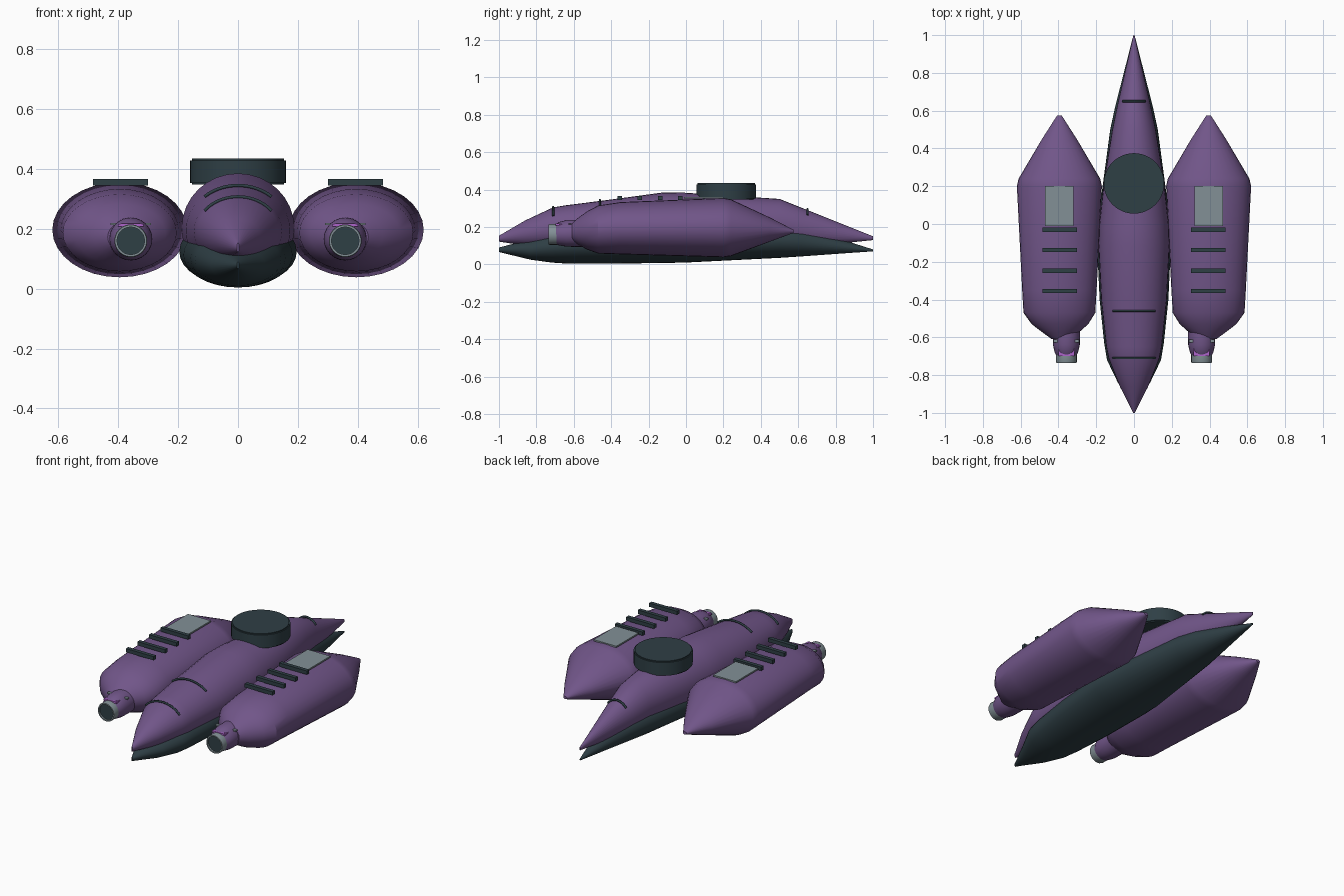
import bpy, bmesh, math

if "Cube" in bpy.data.objects:
    bpy.data.objects.remove(bpy.data.objects["Cube"])


def material(name, rgb):
    m = bpy.data.materials.new(name)
    m.diffuse_color = (*rgb, 1)
    m.use_nodes = True
    m.node_tree.nodes["Principled BSDF"].inputs["Base Color"].default_value = m.diffuse_color
    return m


PURPLE = material("purple paint", (0.165, 0.092, 0.25))
DARK = material("dark slate", (0.028, 0.05, 0.06))
GREY = material("grey metal", (0.225, 0.28, 0.305))
MAGENTA = material("magenta glow", (0.42, 0.13, 0.6))


def finish(name, bm, mats, angle=30):
    bmesh.ops.recalc_face_normals(bm, faces=bm.faces)
    me = bpy.data.meshes.new(name)
    bm.to_mesh(me)
    bm.free()
    ob = bpy.data.objects.new(name, me)
    bpy.context.collection.objects.link(ob)
    for m in mats:
        me.materials.append(m)
    bpy.ops.object.select_all(action='DESELECT')
    ob.select_set(True)
    bpy.context.view_layer.objects.active = ob
    bpy.ops.object.shade_smooth_by_angle(angle=math.radians(angle))
    return ob


def loft(name, stations, mats, n=32, rule=None, angle=30):
    """Skin elliptical sections given as (y, x centre, half width, z bottom, z top)."""
    bm = bmesh.new()
    rings = []
    for y, cx, w, z0, z1 in stations:
        c, h = (z0 + z1) / 2, (z1 - z0) / 2
        rings.append([bm.verts.new((cx + w * math.cos(2 * math.pi * i / n), y,
                                    c + h * math.sin(2 * math.pi * i / n))) for i in range(n)])
    for a, b in zip(rings, rings[1:]):
        for i in range(n):
            j = (i + 1) % n
            bm.faces.new((a[i], a[j], b[j], b[i]))
    bm.faces.new(rings[0])
    bm.faces.new(rings[-1])
    if rule:
        for f in bm.faces:
            f.material_index = rule(f)
    return finish(name, bm, mats, angle)


def box(name, x, y, z, sx, sy, sz, mat):
    bm = bmesh.new()
    bmesh.ops.create_cube(bm, size=1)
    for v in bm.verts:
        v.co = (x + v.co.x * sx, y + v.co.y * sy, z + v.co.z * sz)
    return finish(name, bm, [mat])


def hull_band(name, y, half_x, z_mid, rx, rz):
    """Thin raised arc crossing the top of the hull."""
    cu = bpy.data.curves.new(name, 'CURVE')
    cu.dimensions = '3D'
    cu.bevel_depth = 0.006
    cu.bevel_resolution = 1
    cu.use_fill_caps = True
    sp = cu.splines.new('POLY')
    n = 17
    sp.points.add(n - 1)
    for i in range(n):
        x = half_x * (2 * i / (n - 1) - 1)
        sp.points[i].co = (x, y, z_mid + rz * math.sqrt(1 - (x / rx) ** 2), 1)
    cu.materials.append(DARK)
    ob = bpy.data.objects.new(name, cu)
    bpy.context.collection.objects.link(ob)


# Central hull: upper spindle and wider lower keel
loft("upper_hull", [(-1, 0, 0.004, 0.122, 0.153), (-0.86, 0, 0.075, 0.10, 0.235),
                    (-0.71, 0, 0.135, 0.08, 0.305), (-0.65, 0, 0.147, 0.07, 0.315),
                    (-0.4, 0, 0.174, 0.04, 0.347), (-0.12, 0, 0.188, 0.02, 0.385),
                    (0, 0, 0.184, 0.03, 0.383), (0.22, 0, 0.16, 0.05, 0.368),
                    (0.5, 0, 0.115, 0.08, 0.35), (0.62, 0, 0.09, 0.09, 0.302),
                    (1, 0, 0.003, 0.13, 0.15)], [PURPLE])
loft("lower_keel", [(-1, 0, 0.004, 0.066, 0.09), (-0.83, 0, 0.09, 0.025, 0.135),
                    (-0.72, 0, 0.143, 0.01, 0.18), (-0.63, 0, 0.158, 0.004, 0.2),
                    (-0.4, 0, 0.182, 0.004, 0.22), (-0.1, 0, 0.196, 0.008, 0.24),
                    (0, 0, 0.193, 0.01, 0.24), (0.5, 0, 0.126, 0.035, 0.22),
                    (0.62, 0, 0.1, 0.043, 0.2), (1, 0, 0.003, 0.07, 0.08)], [DARK])

# Bands on the hull
hull_band("front_band", -0.71, 0.112, 0.19, 0.14, 0.117)
hull_band("middle_band", -0.46, 0.112, 0.19, 0.172, 0.155)
hull_band("rear_band", 0.65, 0.06, 0.19, 0.085, 0.106)

# Turret drum on the rear of the hull
bm = bmesh.new()
bmesh.ops.create_cone(bm, cap_ends=True, segments=48, radius1=0.16, radius2=0.16, depth=0.087)
rims = [e for e in bm.edges if abs(e.verts[0].co.z - e.verts[1].co.z) < 1e-4]
bmesh.ops.bevel(bm, geom=rims, offset=0.006, segments=2, affect='EDGES')
bmesh.ops.translate(bm, verts=bm.verts, vec=(0, 0.215, 0.391))
finish("turret_drum", bm, [DARK])

for side, s in (("left", -1), ("right", 1)):
    # Side pod with a pointed tail
    cx = 0.395 * s
    loft(side + "_pod", [(-0.61, 0.385 * s, 0.05, 0.125, 0.22), (-0.575, 0.388 * s, 0.095, 0.105, 0.25),
                         (-0.53, 0.392 * s, 0.15, 0.08, 0.283), (-0.47, cx, 0.19, 0.058, 0.315),
                         (-0.35, cx, 0.197, 0.054, 0.333), (0.2, cx, 0.225, 0.038, 0.355),
                         (0.24, cx, 0.216, 0.044, 0.348), (0.45, cx, 0.092, 0.122, 0.25),
                         (0.575, cx, 0.012, 0.168, 0.185)], [PURPLE])

    # Hatch plate and ribs on the pod roof
    box(side + "_hatch", cx, 0.095, 0.356, 0.15, 0.21, 0.009, GREY)
    for k, y in enumerate((-0.03, -0.138, -0.247, -0.355)):
        box(f"{side}_rib_{k + 1}", 0.392 * s, y, 0.356, 0.183, 0.023, 0.022, DARK)

    # Engine housing, grey muzzle ring and dark lens
    ex, ez = 0.358 * s, 0.16

    def ring(y, r, dz=0.0):
        return (y, ex, r, ez + dz - r, ez + dz + r)

    loft(side + "_engine", [ring(-0.7, 0.052), ring(-0.68, 0.062, 0.004), ring(-0.64, 0.071, 0.006),
                            ring(-0.6, 0.072, 0.006), ring(-0.54, 0.072, 0.006)], [PURPLE], 24)
    loft(side + "_muzzle", [ring(-0.725, 0.046), ring(-0.735, 0.046), ring(-0.735, 0.053),
                            ring(-0.73, 0.055), ring(-0.69, 0.055)], [DARK, GREY], 24,
         lambda f: 0 if len(f.verts) > 4 else 1)

    # Small fittings on top of the engine
    for d in (-1, 1):
        box(f"{side}_engine_clip_{'inner' if d < 0 else 'outer'}", ex + d * 0.05, -0.62, 0.216,
            0.036, 0.016, 0.008, GREY)
        box(f"{side}_engine_glow_{'inner' if d < 0 else 'outer'}", ex + d * 0.03, -0.678, 0.212,
            0.025, 0.04, 0.008, MAGENTA)
    box(side + "_engine_glow_bar", ex, -0.688, 0.214, 0.07, 0.02, 0.008, MAGENTA)
